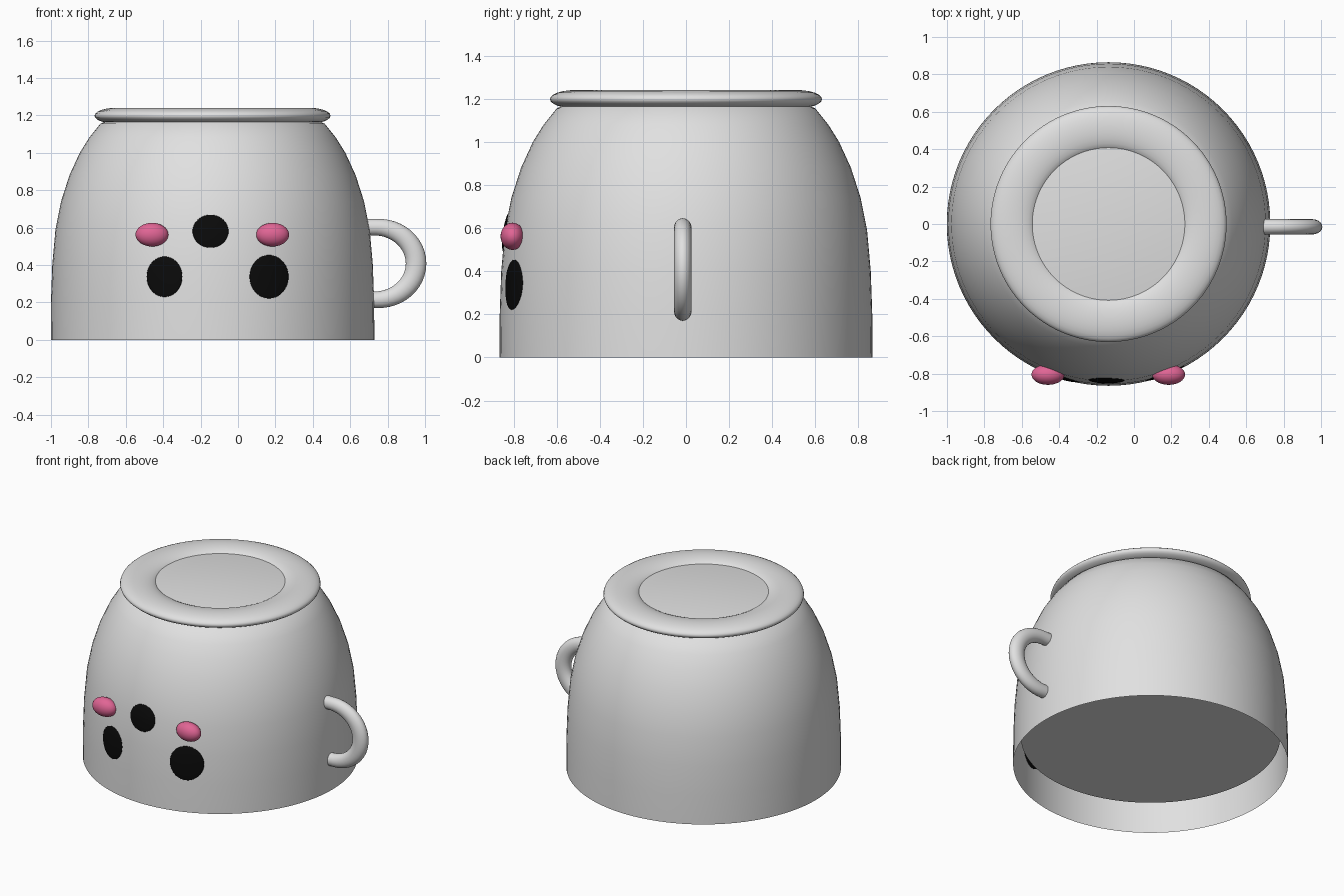
import bpy, bmesh, math
from mathutils import Vector

if "Cube" in bpy.data.objects:
    bpy.data.objects.remove(bpy.data.objects["Cube"])

CX = -0.136  # axis of the cup


def material(name, rgb):
    m = bpy.data.materials.new(name)
    m.use_nodes = True
    m.diffuse_color = (*rgb, 1)
    bsdf = next(n for n in m.node_tree.nodes if n.type == 'BSDF_PRINCIPLED')
    bsdf.inputs["Base Color"].default_value = (*rgb, 1)
    return m


ceramic = material("light grey ceramic", (0.75, 0.75, 0.75))
black = material("black", (0.003, 0.003, 0.003))
pink = material("blush pink", (0.75, 0.13, 0.3))


def finish(name, bm, mat, angle=40):
    bmesh.ops.recalc_face_normals(bm, faces=bm.faces)
    me = bpy.data.meshes.new(name)
    bm.to_mesh(me)
    bm.free()
    me.materials.append(mat)
    ob = bpy.data.objects.new(name, me)
    bpy.context.collection.objects.link(ob)
    bpy.ops.object.select_all(action='DESELECT')
    ob.select_set(True)
    bpy.context.view_layer.objects.active = ob
    bpy.ops.object.shade_smooth_by_angle(angle=math.radians(angle))
    return ob


def lathe(name, profile, mat, steps=96, closed=False):
    """Spin an (r, z) profile about the cup axis."""
    bm = bmesh.new()
    vs = [bm.verts.new((CX + r, 0, z)) for r, z in profile]
    es = [bm.edges.new(p) for p in zip(vs, vs[1:])]
    if closed:
        es.append(bm.edges.new((vs[-1], vs[0])))
    bmesh.ops.spin(bm, geom=vs + es, cent=(CX, 0, 0), axis=(0, 0, 1),
                   angle=math.tau, steps=steps)
    bmesh.ops.remove_doubles(bm, verts=bm.verts, dist=1e-5)
    return finish(name, bm, mat)


# Upturned cup body, open below
wall = [(0.865, 0), (0.864, 0.2), (0.857, 0.4), (0.84, 0.59), (0.81, 0.74),
        (0.765, 0.88), (0.71, 1.0), (0.66, 1.08), (0.6, 1.155)]
lathe("cup_body", wall + [(0.51, 1.195), (0.42, 1.215), (0, 1.218)], ceramic)

# Disc set inside the opening
lathe("inner_disc", [(0.815, 0.19), (0, 0.19)], ceramic)

# Flattened foot ring on top
ring = [(0.514 + 0.117 * math.cos(a), 1.198 + 0.0425 * math.sin(a))
        for a in (math.tau * i / 24 for i in range(24))]
lathe("foot_ring", ring, ceramic, closed=True)


# Handle: oval tube swept along a half loop
def handle():
    path = [Vector((0.69, 0, 0.602))]
    for i in range(25):
        t = math.pi * (0.5 - i / 24)
        path.append(Vector((0.74 + 0.212 * math.cos(t), 0, 0.408 + 0.194 * math.sin(t))))
    path.append(Vector((0.70, 0, 0.214)))
    bm = bmesh.new()
    rings = []
    for i, p in enumerate(path):
        d = (path[min(i + 1, len(path) - 1)] - path[max(i - 1, 0)]).normalized()
        out = Vector((-d.z, 0, d.x))
        thick = 0.044 + 0.011 * max(0, (p.x - 0.74) / 0.212)
        rings.append([bm.verts.new(p + out * thick * math.cos(a)
                                   + Vector((0, -0.015 + 0.041 * math.sin(a), 0)))
                      for a in (math.tau * k / 20 for k in range(20))])
    for a, b in zip(rings, rings[1:]):
        for k in range(20):
            n = (k + 1) % 20
            bm.faces.new((a[k], a[n], b[n], b[k]))
    bm.faces.new(rings[0])
    bm.faces.new(rings[-1])
    finish("handle", bm, ceramic)


handle()


def wall_radius(z):
    for (r0, z0), (r1, z1) in zip(wall, wall[1:]):
        if z <= z1:
            return r0 + (r1 - r0) * (z - z0) / (z1 - z0)
    return wall[-1][0]


# Black face spots: thin ovals that follow the wall
def spot(name, x, z, w, h):
    bm = bmesh.new()
    bmesh.ops.create_uvsphere(bm, u_segments=32, v_segments=20, radius=1)
    for v in bm.verts:
        px, pz = x + v.co.x * w, z + v.co.z * h
        surface = -math.sqrt(wall_radius(pz) ** 2 - (px - CX) ** 2)
        v.co = (px, surface + v.co.y * 0.009, pz)
    finish(name, bm, black, 180)


spot("right_eye", -0.393, 0.337, 0.095, 0.108)
spot("left_eye", 0.166, 0.337, 0.104, 0.116)
spot("nose", -0.147, 0.58, 0.096, 0.088)

# Rounded cheeks
for name, x in (("right_cheek", -0.46), ("left_cheek", 0.185)):
    bm = bmesh.new()
    bmesh.ops.create_uvsphere(bm, u_segments=32, v_segments=20, radius=1)
    for v in bm.verts:
        v.co = (x + v.co.x * 0.088, -0.805 + v.co.y * 0.055, 0.562 + v.co.z * 0.063)
    finish(name, bm, pink, 180)
